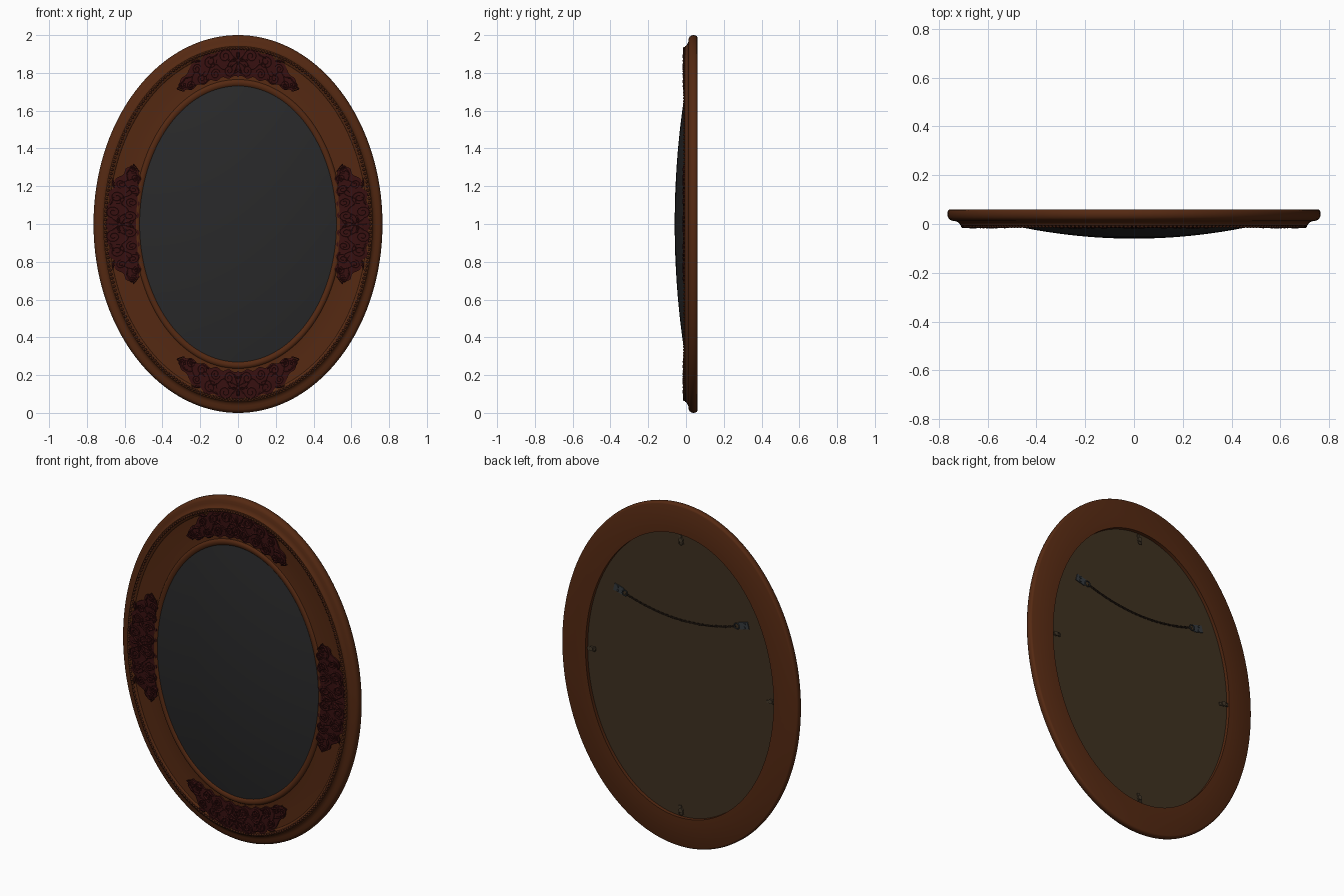
import bpy, bmesh, math
from mathutils import Matrix, Vector
from math import sin, cos, pi

if "Cube" in bpy.data.objects:
    bpy.data.objects.remove(bpy.data.objects["Cube"])


def mat(name, r, g, b):
    m = bpy.data.materials.new(name)
    m.diffuse_color = (r, g, b, 1)
    m.use_nodes = True
    m.node_tree.nodes["Principled BSDF"].inputs["Base Color"].default_value = m.diffuse_color
    return m


WOOD = mat("brown wood", .09, .022, .006)
CARVED = mat("dark red carving", .038, .005, .005)
BEADS = mat("dark walnut", .05, .012, .005)
GLASS = mat("black glass", .022, .022, .023)
BACK = mat("drab backing board", .05, .031, .015)
STEEL = mat("dark steel", .035, .042, .048)
BRASS = mat("dull brass", .06, .042, .024)
CHAIN = mat("dark chain", .03, .017, .011)


def oval(t, phi, y):
    """Point on the frame: t=0 at the opening, t=1 at the outer edge."""
    return Vector(((.52 + .245 * t) * cos(phi), y, 1 + (.73 + .27 * t) * sin(phi)))


def finish(bm, name, m, smooth=True):
    bmesh.ops.recalc_face_normals(bm, faces=bm.faces)
    me = bpy.data.meshes.new(name)
    bm.to_mesh(me)
    bm.free()
    ob = bpy.data.objects.new(name, me)
    bpy.context.collection.objects.link(ob)
    me.materials.append(m)
    if smooth:
        bpy.ops.object.select_all(action='DESELECT')
        ob.select_set(True)
        bpy.context.view_layer.objects.active = ob
        bpy.ops.object.shade_smooth_by_angle(angle=math.radians(40))
    return ob


def box(bm, c, size, rot=0):
    bmesh.ops.create_cube(bm, size=1, matrix=Matrix.Translation(c) @ Matrix.Rotation(rot, 4, 'Y')
                          @ Matrix.Diagonal((*size, 1)))


def disc(bm, c, r, h):
    bmesh.ops.create_cone(bm, cap_ends=True, segments=16, radius1=r, radius2=r, depth=h,
                          matrix=Matrix.Translation(c) @ Matrix.Rotation(pi / 2, 4, 'X'))


def ring(bm, mtx, r, w, n=14, k=6):
    """Torus lying in the local xz plane."""
    vs = [[bm.verts.new(mtx @ Vector(((r + w * cos(q)) * cos(p), w * sin(q), (r + w * cos(q)) * sin(p))))
           for q in (2 * pi * j / k for j in range(k))] for p in (2 * pi * i / n for i in range(n))]
    for i in range(n):
        for j in range(k):
            bm.faces.new((vs[i][j], vs[(i + 1) % n][j],
                          vs[(i + 1) % n][(j + 1) % k], vs[i][(j + 1) % k]))


# Moulded oval frame with a rebate at the back
profile = [(0, .038), (0, 0), (.02, -.005), (.07, -.008), (.11, -.005), (.13, .002), (.17, .003),
           (.4, .004), (.67, 0), (.69, -.005), (.74, -.008), (.78, -.006), (.795, .002),
           (.83, .008), (.87, .012), (.93, .014), (.97, .02), (.99, .028), (1, .038),
           (.996, .05), (.98, .057), (.955, .06), (.36, .06), (.36, .038)]
N = 160
bm = bmesh.new()
loops = [[bm.verts.new(oval(t, 2 * pi * i / N, y)) for t, y in profile] for i in range(N)]
for i in range(N):
    a, b = loops[i], loops[(i + 1) % N]
    for j in range(len(profile)):
        k = (j + 1) % len(profile)
        bm.faces.new((a[j], b[j], b[k], a[k]))
finish(bm, "oval_frame", WOOD)

# Beaded trim around the field
bm = bmesh.new()
for i in range(260):
    bmesh.ops.create_icosphere(bm, subdivisions=2, radius=.0075,
                               matrix=Matrix.Translation(oval(.74, 2 * pi * i / 260, -.009)))
finish(bm, "bead_trim", BEADS)

# Domed glass
bm = bmesh.new()
top = bm.verts.new((0, -.06, 1))
prev = None
for k in range(1, 15):
    r = k / 14
    row = [bm.verts.new((.525 * r * cos(2 * pi * i / 96), -.06 + .06 * r * r,
                         1 + .735 * r * sin(2 * pi * i / 96))) for i in range(96)]
    for i in range(96):
        j = (i + 1) % 96
        bm.faces.new((prev[i], prev[j], row[j], row[i]) if prev else (top, row[j], row[i]))
    prev = row
finish(bm, "domed_glass", GLASS)

# Backing board
bm = bmesh.new()
bmesh.ops.create_cone(bm, cap_ends=True, segments=128, radius1=1, radius2=1, depth=.006,
                      matrix=Matrix.Translation((0, .038, 1)) @ Matrix.Diagonal((.607, 1, .826, 1))
                      @ Matrix.Rotation(pi / 2, 4, 'X'))
finish(bm, "backing_board", BACK)

# Carved scrollwork: s runs along the frame, v runs outward across it
HALF = .345
SCROLLS = [(.05, .08, .032, 1), (.065, .152, .034, -1), (.13, .075, .028, -1), (.145, .143, .036, 1),
           (.21, .078, .028, 1), (.22, .132, .024, -1), (.28, .072, .024, -1), (.32, .1, .02, 1)]
LEAVES = [(.02, .06, 2.4), (.1, .11, .6), (.1, .17, -.4), (.18, .105, -.5), (.19, .16, .4),
          (.25, .105, .5), (.29, .12, -.3), (.17, .06, -.3), (.25, .06, .3)]


def carving(name, phi0, span, lo):
    def put(s, v, y):
        v = lo + (v - .045) * (.19 - lo) / .145
        return oval(v / .25, phi0 + s / HALF * span, y)

    # thin wavy ground plate
    bm = bmesh.new()
    n, rows = 72, []
    for i in range(n + 1):
        s = HALF * .95 * (2 * i / n - 1)
        w = abs(s) / HALF
        v0 = .045 + .025 * w ** 3 + .006 * sin(abs(s) * 85)
        v1 = .183 - .085 * w ** 3 + .008 * cos(abs(s) * 80)
        rows.append([bm.verts.new(put(s, v0 + (v1 - v0) * f, y)) for f, y in
                     ((0, .008), (0, -.007), (.25, -.01), (.5, -.011), (.75, -.01), (1, -.007), (1, .008))])
    for a, b in zip(rows, rows[1:]):
        for j in range(6):
            bm.faces.new((a[j], b[j], b[j + 1], a[j + 1]))
    finish(bm, name + "_ground", CARVED)

    # tapered scrolls, stems and leaves
    cu = bpy.data.curves.new(name, 'CURVE')
    cu.dimensions = '3D'
    cu.bevel_depth = .0075
    cu.bevel_resolution = 1
    cu.use_fill_caps = True

    def strand(pts, radii):
        sp = cu.splines.new('POLY')
        sp.points.add(len(pts) - 1)
        for p, (s, v), r in zip(sp.points, pts, radii):
            p.co = (*put(s, v, -.0105), 1)
            p.radius = r

    for side in (1, -1):
        for s, v, r, d in SCROLLS:
            pts, rad = [], []
            for i in range(25):
                f = i / 24
                q = pi + d * f * 3.3 * pi
                rr = r * (1 - .8 * f)
                pts.append((side * (s + rr * cos(q)), v + rr * sin(q)))
                rad.append(.45 + .4 * sin(pi * f) + (.25 if i > 21 else 0))
            strand(pts, rad)
        strand([(side * .31 * i / 30, .112 - .025 * (i / 30) ** 2 + .022 * sin(i * .62)) for i in range(31)],
               [.85 - .01 * i for i in range(31)])
        for s, v, q in LEAVES:
            strand([(side * (s + .05 * f * cos(q)), v + .05 * f * sin(q) * (1 - .3 * f))
                    for f in (0, .2, .4, .6, .8, 1)], (.3, .8, 1.1, 1, .6, .1))
        # end curl
        strand([(side * (.32 + .03 * sin(f * .5)), .09 + .045 * f / 6 * cos(f * .35)) for f in range(7)],
               (.6, .6, .55, .5, .45, .4, .3))
    for i in range(9):  # central rosette petals
        q = 2 * pi * i / 9 + pi / 2
        strand([(f * cos(q), .12 + f * sin(q)) for f in (.008, .02, .032, .044, .05)], (.4, .8, 1.1, .9, .3))
    ob = bpy.data.objects.new(name, cu)
    bpy.context.collection.objects.link(ob)
    cu.materials.append(CARVED)
    bpy.ops.object.select_all(action='DESELECT')
    ob.select_set(True)
    bpy.context.view_layer.objects.active = ob
    bpy.ops.object.convert(target='MESH')
    bpy.ops.object.shade_smooth_by_angle(angle=math.radians(50))


carving("carving_top", pi / 2, .54, .045)
carving("carving_bottom", -pi / 2, .54, .045)
carving("carving_right", 0, .39, .012)
carving("carving_left", pi, .39, .012)

# Turn clips holding the backing board
for name, x, z, rot in (("top", 0, 1.79, 0), ("bottom", 0, .21, 0),
                        ("right", .58, 1, pi / 2), ("left", -.58, 1, pi / 2)):
    bm = bmesh.new()
    box(bm, (x, .044, z), (.016, .005, .055), rot + .3)
    disc(bm, (x, .047, z), .013, .01)
    ring(bm, Matrix.Translation((x, .049, z)) @ Matrix.Rotation(rot, 4, 'Y')
         @ Matrix.Translation((0, 0, -.018)), .011, .003)
    finish(bm, "turn_clip_" + name, BRASS)

# Hanger plates with rings
for name, d in (("right", 1), ("left", -1)):
    bm = bmesh.new()
    box(bm, (d * .405, .043, 1.395), (.06, .006, .04), -d * .25)
    for k in (-1, 1):
        disc(bm, (d * .41, .048, 1.396 + k * .011), .007, .006)
    ring(bm, Matrix.Translation((d * .362, .049, 1.384)), .016, .0035)
    finish(bm, "hanger_" + name, STEEL)

# Sagging chain, alternate links turned
bm = bmesh.new()
LINKS = 49
for i in range(LINKS):
    x = -.345 + .69 * i / (LINKS - 1)
    z = 1.323 + .055 * (x / .345) ** 2
    slope = math.atan(.11 * x / .345 ** 2)
    ring(bm, Matrix.Translation((x, .049, z)) @ Matrix.Rotation(-slope, 4, 'Y')
         @ Matrix.Rotation(pi / 2 * (i % 2), 4, 'X') @ Matrix.Diagonal((1.5, 1, .8, 1)), .0065, .0022, 10, 5)
finish(bm, "hanging_chain", CHAIN)
